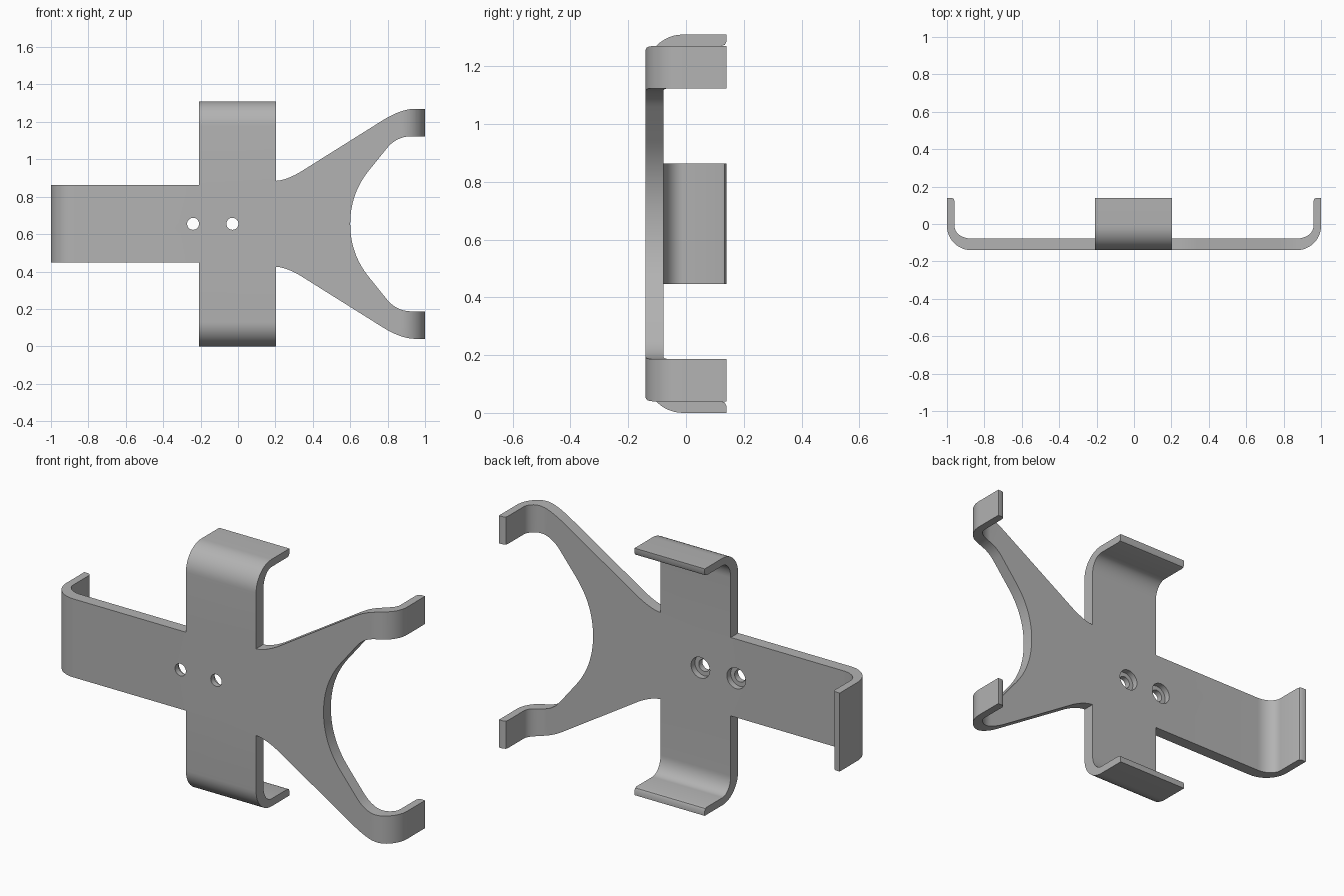
import bpy, bmesh
from math import sin, cos, pi
from mathutils import Vector

cube = bpy.data.objects.get("Cube")
if cube:
    bpy.data.objects.remove(cube)

FRONT, BACK, TIP = -0.14, -0.078, 0.14   # plate faces and lip ends along y
MID = 0.655                              # height of the symmetry line

grey = bpy.data.materials.new("grey")
grey.use_nodes = True
grey.diffuse_color = (0.45, 0.45, 0.45, 1)
grey.node_tree.nodes["Principled BSDF"].inputs["Base Color"].default_value = grey.diffuse_color


def prism(name, outline, start, end):
    """Extrude a closed outline of 3D points, given at offset start, to offset end."""
    bm = bmesh.new()
    low = [bm.verts.new(Vector(p) + Vector(start)) for p in outline]
    high = [bm.verts.new(Vector(p) + Vector(end)) for p in outline]
    n = len(low)
    bm.faces.new(low)
    bm.faces.new(high[::-1])
    for i in range(n):
        j = (i + 1) % n
        bm.faces.new((low[j], low[i], high[i], high[j]))
    bmesh.ops.recalc_face_normals(bm, faces=bm.faces)
    mesh = bpy.data.meshes.new(name)
    bm.to_mesh(mesh)
    bm.free()
    mesh.materials.append(grey)
    obj = bpy.data.objects.new(name, mesh)
    bpy.context.collection.objects.link(obj)
    return obj


def channel(half):
    """U profile as (u, y): flat web, rounded bends and thin lips."""
    c, n = half - 0.13, 12
    arc = [i / n * pi / 2 for i in range(n + 1)]
    outer = [(c + 0.13 * sin(a), -0.01 - 0.13 * cos(a)) for a in arc]
    inner = [(c + 0.09 * sin(a), -0.01 + (BACK + 0.01) * cos(a)) for a in arc]
    lip = [(half, TIP), (half - 0.025, TIP), (half - 0.036, TIP - 0.006), (half - 0.04, TIP - 0.018)]
    side = outer + lip + inner[::-1]
    return side + [(-u, y) for u, y in reversed(side)]


def bend(a, b, c, n=10):
    """Quadratic curve from a to c, pulled towards b."""
    a, b, c = Vector(a), Vector(b), Vector(c)
    return [tuple(a * (1 - t) ** 2 + b * 2 * t * (1 - t) + c * t * t) for t in (i / n for i in range(n + 1))]


def boolean(obj, other, operation):
    mod = obj.modifiers.new(operation.lower(), 'BOOLEAN')
    mod.operation, mod.solver, mod.object = operation, 'EXACT', other
    bpy.context.view_layer.objects.active = obj
    bpy.ops.object.modifier_apply(modifier=mod.name)
    bpy.data.objects.remove(other)


# Side arm and fork: U channel trimmed to a front silhouette
bracket = prism("phone_holder_bracket", [(u, y, 0) for u, y in channel(1.0)], (0, 0, -0.1), (0, 0, 1.4))
half = [(-1.1, 0.208), (0.0, 0.208)]                       # heights above MID
half += bend((0.2, 0.23), (0.25, 0.23), (0.33, 0.275))     # root fillet
half += bend((0.77, 0.551), (0.871, 0.615), (0.95, 0.615)) # outer shoulder
half += [(1.1, 0.615), (1.1, 0.468)]
half += bend((0.93, 0.468), (0.848, 0.468), (0.796, 0.404))
half += bend((0.70, 0.285), (0.60, 0.161), (0.60, 0.0), 16)
outline = half + [(x, -h) for x, h in reversed(half[:-1])]
silhouette = prism("silhouette", [(x, 0, MID + h) for x, h in outline], (0, -0.3, 0), (0, 0.3, 0))
boolean(bracket, silhouette, 'INTERSECT')

# Upright strap with top and bottom lips
strap = prism("strap", [(0, y, MID + u) for u, y in channel(MID)], (-0.208, 0, 0), (0.204, 0, 0))
boolean(bracket, strap, 'UNION')

# Two screw holes, counterbored from the back
for x in (-0.24, -0.03):
    for radius, y0, y1 in ((0.032, -0.3, 0.1), (0.055, -0.11, 0.1)):
        ring = [(x + radius * cos(i * pi / 16), 0, MID + radius * sin(i * pi / 16)) for i in range(32)]
        boolean(bracket, prism("drill", ring, (0, y0, 0), (0, y1, 0)), 'DIFFERENCE')

bpy.ops.object.select_all(action='DESELECT')
bracket.select_set(True)
bpy.context.view_layer.objects.active = bracket
bpy.ops.object.shade_smooth_by_angle(angle=0.5)
